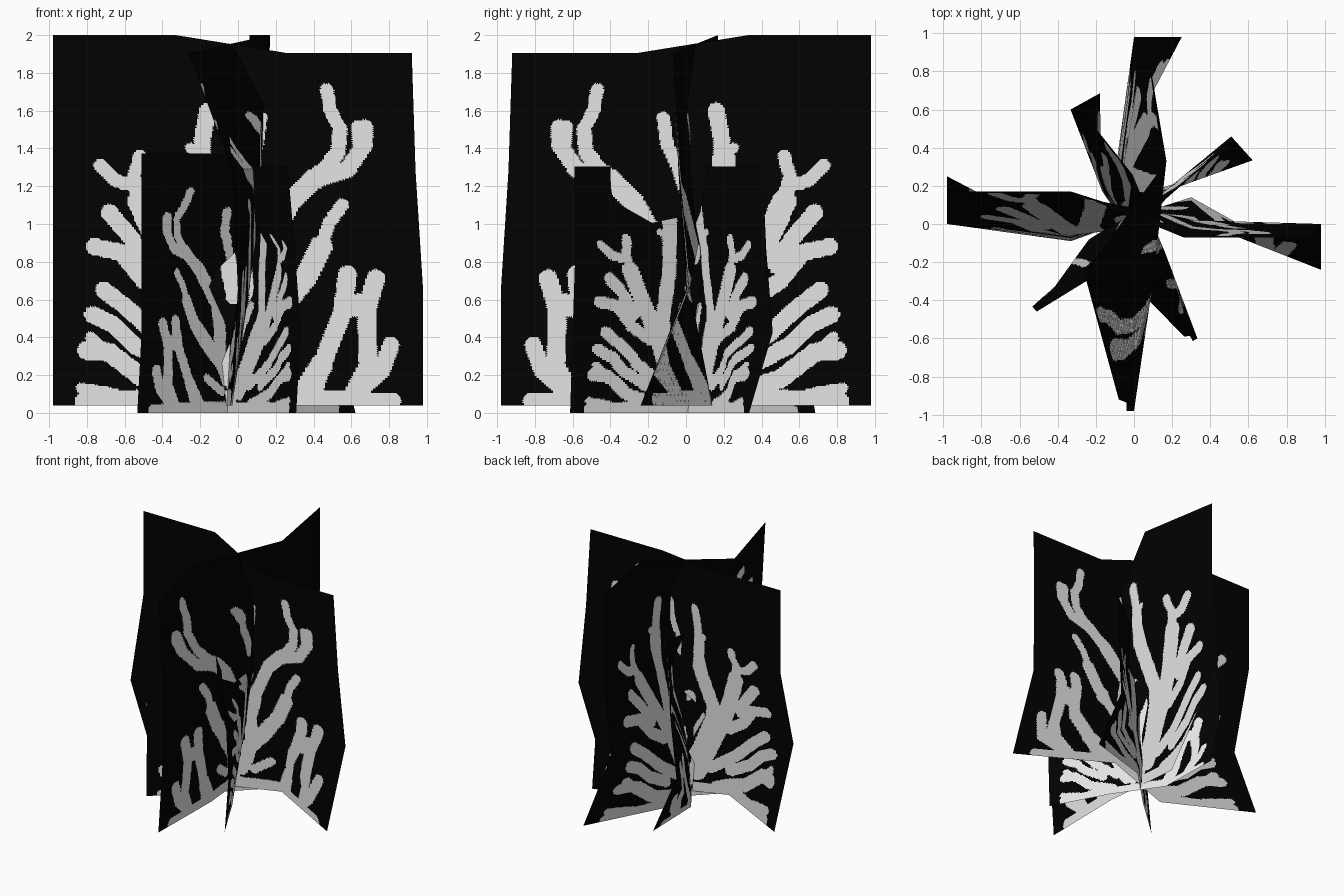
import bpy, math

if "Cube" in bpy.data.objects:
    bpy.data.objects.remove(bpy.data.objects["Cube"])

def material(name, c):
    m = bpy.data.materials.new(name)
    m.diffuse_color = (*c, 1)
    m.use_nodes = True
    m.node_tree.nodes["Principled BSDF"].inputs["Base Color"].default_value = m.diffuse_color
    return m

BLACK = material("black_card", (0.0005, 0.0005, 0.0005))
GREY = material("pale_grey_coral", (0.78, 0.78, 0.78))

# Painted coral branches: (radius, [(distance from the centre, height), ...])
FEATHER = [
    (.045, [(0, .07), (.5, .08), (.82, .06)]),
    (.06, [(0, .15), (.13, .4), (.24, .75), (.2, 1.1), (.2, 1.35)]),
    (.045, [(.19, 1.3), (.19, 1.45), (.16, 1.6)]),
    (.03, [(.18, 1.36), (.25, 1.4)]),
    (.065, [(.1, .2), (.25, .55), (.42, .9), (.52, 1.12)]),
    (.035, [(.52, 1.15), (.55, 1.25), (.52, 1.36)]),
    (.035, [(.54, 1.2), (.65, 1.23), (.73, 1.31)]),
    (.045, [(.48, .78), (.56, .92), (.68, 1.06)]),
    (.045, [(.35, .6), (.5, .7), (.62, .85), (.76, .88)]),
    (.045, [(.2, .25), (.42, .4), (.58, .55), (.71, .65)]),
    (.045, [(.35, .25), (.55, .36), (.65, .46), (.77, .52)]),
    (.05, [(.25, .1), (.5, .18), (.68, .32), (.8, .33)]),
    (.03, [(.7, .33), (.78, .4)]),
    (.03, [(.65, .1), (.83, .13)]),
    (.045, [(.02, .62), (.06, .84)]),
]
ANTLER = [
    (.045, [(0, .08), (.3, .08), (.82, .06)]),
    (.06, [(0, .2), (.08, .4), (.2, .52), (.36, .72), (.44, .88)]),
    (.035, [(.44, .88), (.48, 1.0), (.55, 1.1)]),
    (.055, [(.1, .45), (.13, .85), (.28, 1.12), (.43, 1.26)]),
    (.04, [(.43, 1.26), (.53, 1.38), (.54, 1.5)]),
    (.035, [(.54, 1.5), (.49, 1.6), (.47, 1.71)]),
    (.045, [(.43, 1.24), (.58, 1.29), (.67, 1.42), (.67, 1.51)]),
    (.03, [(.64, 1.36), (.63, 1.52)]),
    (.035, [(.01, 1.2), (.05, 1.32), (.1, 1.42), (.12, 1.56)]),
    (.05, [(.4, .12), (.48, .35), (.55, .52), (.58, .73)]),
    (.05, [(.6, .08), (.69, .25), (.68, .55), (.73, .71)]),
    (.06, [(.57, .57), (.68, .57)]),
    (.045, [(.65, .12), (.76, .22), (.81, .36)]),
    (.06, [(.36, .12), (.44, .25)]),
    (.035, [(.1, .2), (.25, .3)]),
]

def segments(branches):
    return [(*a, *b, r) for r, pts in branches for a, b in zip(pts, pts[1:])]

FEATHER, ANTLER = segments(FEATHER), segments(ANTLER)

def painted(u, z):
    d = abs(u)
    for x0, z0, x1, z1, r in (FEATHER if u < 0 else ANTLER):
        dx, dz = x1 - x0, z1 - z0
        t = ((d - x0) * dx + (z - z0) * dz) / (dx * dx + dz * dz)
        t = min(1, max(0, t))
        if (d - x0 - t * dx) ** 2 + (z - z0 - t * dz) ** 2 < r * r:
            return True
    return False

# Card outline: along-card position and height of its 4 x 4 control points
US = [[-.98, -.33, .3, .98], [-.98, -.33, .32, .98],
      [-.98, -.33, .3, .94], [-.98, -.33, .26, .92]]
ZS = [[.04] * 4, [.67, .67, .66, .65], [1.32, 1.32, 1.29, 1.28], [2, 2, 1.905, 1.905]]

def blend(g, i, j, n):
    """Sample a 4 x 4 grid whose cells fold along one diagonal."""
    a, b = min(2, i * 3 // n), min(2, j * 3 // n)
    s, t = i * 3 / n - a, j * 3 / n - b
    p, q, r, w = g[b][a], g[b][a + 1], g[b + 1][a], g[b + 1][a + 1]
    if s + t <= 1:
        return p + s * (q - p) + t * (r - p)
    return w + (1 - s) * (r - w) + (1 - t) * (q - w)

def card(name, bend, angle, scale, base, flip, n):
    """A bent upright card, painted black with pale coral branches."""
    c, s = math.cos(math.radians(angle)), math.sin(math.radians(angle))
    flat, verts, faces, mats = [], [], [], []
    for j in range(n + 1):
        for i in range(n + 1):
            u, w, z = (blend(g, i, j, n) for g in (US, bend, ZS))
            flat.append((u * flip, z))
            verts.append(((u * c - w * s) * scale, (u * s + w * c) * scale,
                          (z - .04) * scale + base))
    for j in range(n):
        for i in range(n):
            k = j * (n + 1) + i
            # two triangles, split along the fold
            for f in ((k, k + 1, k + n + 1), (k + 1, k + n + 2, k + n + 1)):
                faces.append(f)
                mats.append(int(painted(sum(flat[v][0] for v in f) / 3,
                                        sum(flat[v][1] for v in f) / 3)))
    me = bpy.data.meshes.new(name)
    me.from_pydata(verts, [], faces)
    me.materials.append(BLACK)
    me.materials.append(GREY)
    me.polygons.foreach_set("material_index", mats)
    me.shade_smooth()
    me.update()
    # even shading across the folds
    me.normals_split_custom_set_from_vertices([(s, -c, 0)] * len(verts))
    ob = bpy.data.objects.new(name, me)
    bpy.context.collection.objects.link(ob)

# Sideways bend of each card, rows from bottom to top
WIDE = [[.25, -.09, .14, -.24], [0, -.06, .02, 0],
        [.17, .15, -.03, -.04], [.17, .17, -.07, -.07]]
DEEP = [[.25, -.09, -.03, -.04], [0, -.05, .06, 0],
        [.06, .15, .1, -.03], [.06, .17, -.26, -.08]]
SLANT = [[.05, .05, .08, -.24], [0, .1, .03, 0],
         [0, .14, -.02, -.03], [0, -.12, 0, -.05]]

card("large_card_sideways", WIDE, 0, 1, .04, 1, 168)
card("large_card_front_to_back", DEEP, -90, 1, .04, 1, 168)
card("small_card_slanted", SLANT, 42, .7, 0, -1, 120)
card("small_card_crossing", DEEP, -61, .7, 0, -1, 120)
